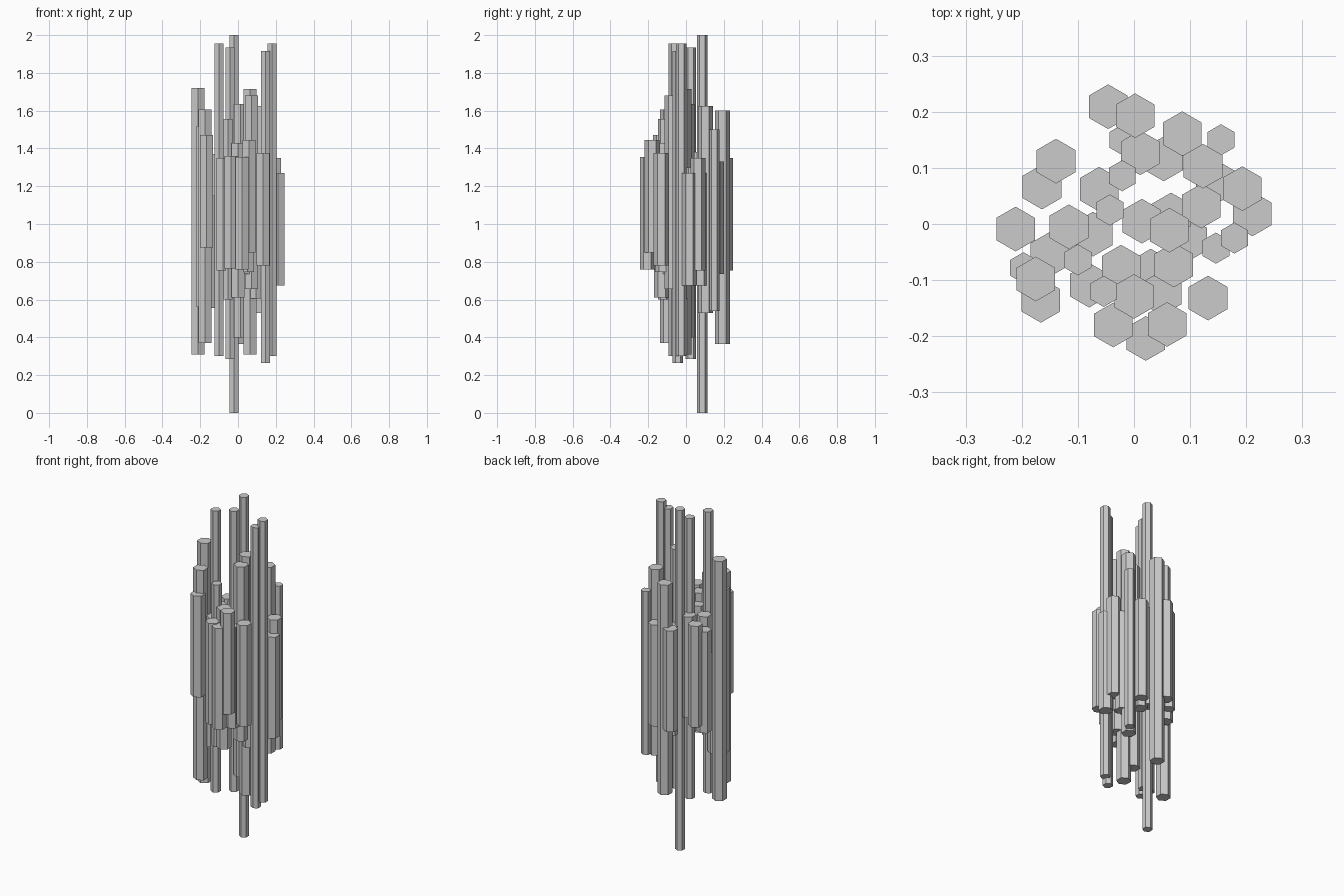
import bpy
import bmesh
from math import cos, sin, pi

WIDE, SLIM = 0.0398, 0.0277   # hexagon corner radii


def column(name, x, y, bottom, top, radius):
    """Flat-faced hexagonal column with corners pointing along +-y."""
    bm = bmesh.new()
    ring = [bm.verts.new((x + radius * cos(pi / 6 + i * pi / 3),
                          y + radius * sin(pi / 6 + i * pi / 3), bottom))
            for i in range(6)]
    base = bm.faces.new(ring)
    out = bmesh.ops.extrude_face_region(bm, geom=[base], use_keep_orig=True)
    for v in out["geom"]:
        if isinstance(v, bmesh.types.BMVert):
            v.co.z = top
    bmesh.ops.recalc_face_normals(bm, faces=bm.faces)
    mesh = bpy.data.meshes.new(name)
    bm.to_mesh(mesh)
    bm.free()
    bpy.context.collection.objects.link(bpy.data.objects.new(name, mesh))


# Slim columns: x, y, bottom, top
slim = [
    (-0.021, 0.086, 0.0, 2.0), (-0.10, -0.064, 0.30, 1.955),
    (-0.043, 0.025, 0.285, 1.935), (0.146, -0.043, 0.265, 1.915),
    (0.179, -0.025, 0.30, 1.955), (-0.054, -0.12, 0.60, 1.555),
    (0.155, 0.15, 0.54, 1.50), (-0.197, -0.078, 0.56, 1.52),
    (-0.02, 0.15, 0.70, 1.28),
]

# Tall wide columns: x, y, bottom, top
tall = [
    (-0.211, -0.009, 0.31, 1.72), (0.063, -0.011, 0.31, 1.715),
    (-0.175, -0.098, 0.37, 1.605), (0.002, 0.193, 0.365, 1.60),
    (0.014, 0.005, 0.40, 1.635), (0.071, -0.073, 0.655, 1.68),
    (0.123, 0.103, 0.53, 1.625), (0.0, -0.129, 0.61, 1.43),
]

# Short wide columns, all the same length: x, y, top
SHORT = 0.595
short = [
    (-0.046, 0.209, 1.35), (0.086, 0.161, 1.33), (-0.139, 0.112, 1.365),
    (-0.164, 0.066, 1.32), (0.011, 0.127, 1.32), (0.053, 0.116, 1.30),
    (-0.062, 0.062, 1.38), (0.193, 0.063, 1.35), (0.145, 0.075, 1.27),
    (0.12, 0.032, 1.30), (0.211, 0.018, 1.27), (0.066, 0.016, 1.29),
    (0.096, -0.027, 1.20), (-0.116, -0.005, 1.37), (-0.073, -0.018, 1.30),
    (-0.15, -0.054, 1.15), (-0.166, -0.136, 1.47), (-0.08, -0.109, 1.35),
    (-0.023, -0.077, 1.38), (0.03, -0.084, 1.33), (0.05, -0.123, 1.34),
    (0.132, -0.132, 1.375), (-0.037, -0.18, 1.36), (0.021, -0.204, 1.355),
    (0.059, -0.179, 1.445),
]

for i, (x, y, b, t) in enumerate(slim):
    column(f"slim_column_{i + 1}", x, y, b, t, SLIM)
for i, (x, y, b, t) in enumerate(tall):
    column(f"tall_column_{i + 1}", x, y, b, t, WIDE)
for i, (x, y, t) in enumerate(short):
    column(f"short_column_{i + 1}", x, y, t - SHORT, t, WIDE)
